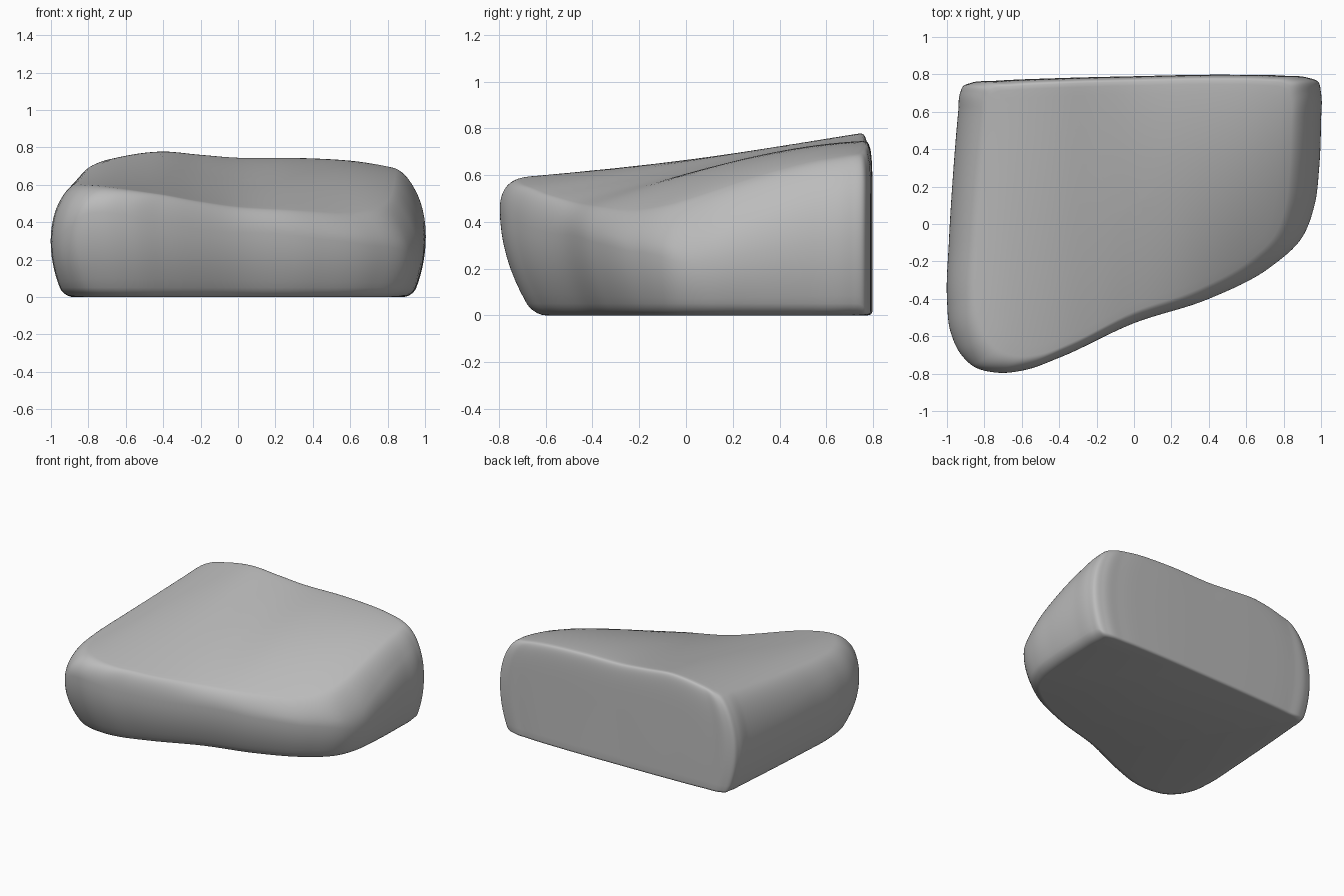
import bpy, bmesh
from math import sin, cos, pi, sqrt
from mathutils import Vector

cube = bpy.data.objects.get("Cube")
if cube:
    bpy.data.objects.remove(cube)

# Widest plan outline, clockwise from the back left corner
OUTLINE = [(-.93, .70), (-.915, .735), (-.87, .755), (-.75, .765), (-.4, .78), (0, .79),
           (.5, .798), (.8, .793), (.93, .782), (.985, .76), (1, .70), (1, .55),
           (.99, .3), (.965, .1), (.9, -.07), (.73, -.23),
           (.4, -.4), (0, -.53), (-.4, -.715), (-.58, -.78), (-.73, -.795), (-.86, -.76),
           (-.93, -.69), (-.98, -.58), (-1, -.4), (-.99, -.1), (-.965, .3), (-.94, .6)]
# Top surface stations: x, front edge y, front height, back height, crown
STATIONS = [(-.95, -.66, .585, .64, 1), (-.85, -.76, .585, .68, 1), (-.7, -.79, .58, .74, 1),
            (-.43, -.72, .545, .785, 1), (-.2, -.62, .50, .765, 1.15), (0, -.53, .465, .747, 1.4),
            (.3, -.44, .435, .745, 1.7), (.6, -.3, .405, .73, 1.8), (.8, -.18, .40, .70, 1.7),
            (.95, .02, .42, .665, 1.5)]
CENTRE = Vector((0, .1))
STEPS = 8


def hermite(a, b, ma, mb, t):
    return (a * (2*t**3 - 3*t**2 + 1) + ma * (t**3 - 2*t**2 + t)
            + b * (3*t**2 - 2*t**3) + mb * (t**3 - t**2))


def station(x):
    """Smoothly interpolated front y, front height, back height and crown."""
    xs = [s[0] for s in STATIONS]
    x = min(max(x, xs[0]), xs[-1] - 1e-6)
    i = max(k for k in range(len(xs) - 1) if xs[k] <= x)
    vals = [Vector(s[1:]) for s in STATIONS]

    def slope(k):
        lo, hi = max(k - 1, 0), min(k + 1, len(xs) - 1)
        return (vals[hi] - vals[lo]) / (xs[hi] - xs[lo])
    w = xs[i + 1] - xs[i]
    return hermite(vals[i], vals[i + 1], slope(i) * w, slope(i + 1) * w, (x - xs[i]) / w)


def height(p):
    """Height of the sloping, crowned top at a plan point."""
    front, low, high, crown = station(p.x)
    t = min(max((p.y - front) / (.79 - front), 0), 1)
    return low + (high - low) * (1 - (1 - t) ** crown)


def smooth_outline():
    """Outline resampled along a smooth closed curve."""
    pts = [Vector(p) for p in OUTLINE]
    n = len(pts)
    tan = []
    for i in range(n):
        a, b, c = pts[i - 1], pts[i], pts[(i + 1) % n]
        la, lc = (b - a).length, (c - b).length
        tan.append(((b - a) / la * lc + (c - b) / lc * la) / (la + lc))
    out = []
    for i in range(n):
        j = (i + 1) % n
        w = (pts[j] - pts[i]).length
        for k in range(STEPS):
            out.append(hermite(pts[i], pts[j], tan[i] * w, tan[j] * w, k / STEPS))
    return out


def inset(p, side, front, back):
    """Draw a plan point inward by separate side, front and back distances."""
    y = p.y - CENTRE.y
    scale = 1 - (back / .69 if y > 0 else front / .895)
    return Vector((p.x * (1 - side), CENTRE.y + y * scale))


def roll(f, n):
    """Inward share of a rounded edge at height share f; larger n is tighter."""
    return 1 - max(1 - f ** n, 0) ** (1 / n)


def section(p, out):
    """Column of points from the base, up the bulging wall and over the top."""
    front, back = max(-out.y, 0), max(out.y, 0) ** 2
    middle = height(p) * (.5 + .28 * front ** 2)
    foot = .05 - .03 * back
    prof = []
    # lower wall with a rounded foot
    levels = [foot * (1 - cos(k / 5 * pi / 2)) for k in range(6)]
    levels += [foot + (middle - foot) * k / 8 for k in range(1, 9)]
    for z in levels:
        lean = (1 - z / middle) ** 2
        u = max(1 - z / foot, 0)
        curl = foot * (1 - sqrt(1 - u * u))
        prof.append((inset(p, .07 * lean + curl, .145 * lean + curl, curl), z))
    # upper wall rolling over onto the top
    for k in range(1, 21):
        f = sin(k / 20 * pi / 2)
        q = inset(p, .16 * roll(f, 2), .09 * roll(f, 2.2), .05 * roll(f, 5))
        prof.append((q, middle + (height(q) - middle) * f))
    # top surface
    rim = prof[-1][0]
    for k in range(1, 14):
        q = rim.lerp(CENTRE, k / 14)
        prof.append((q, height(q)))
    return [Vector((q.x, q.y, z)) for q, z in prof]


# Cushion body
bm = bmesh.new()
outline = smooth_outline()
count = len(outline)
columns = []
for i, p in enumerate(outline):
    d = (outline[(i + 1) % count] - outline[i - 1]).normalized()
    columns.append([bm.verts.new(v) for v in section(p, Vector((-d.y, d.x)))])
peak = bm.verts.new((CENTRE.x, CENTRE.y, height(CENTRE)))
for i in range(count):
    a, b = columns[i - 1], columns[i]
    for k in range(len(a) - 1):
        bm.faces.new((a[k], b[k], b[k + 1], a[k + 1]))
    bm.faces.new((a[-1], b[-1], peak))
bm.faces.new([c[0] for c in columns])
bmesh.ops.recalc_face_normals(bm, faces=bm.faces)
mesh = bpy.data.meshes.new("cushion_body")
bm.to_mesh(mesh)
bm.free()
body = bpy.data.objects.new("cushion_body", mesh)
bpy.context.collection.objects.link(body)

# Plain grey finish
grey = bpy.data.materials.new("plain_grey")
grey.use_nodes = True
grey.diffuse_color = (.5, .5, .5, 1)
grey.node_tree.nodes["Principled BSDF"].inputs["Base Color"].default_value = (.5, .5, .5, 1)
mesh.materials.append(grey)

# Smooth shading
bpy.ops.object.select_all(action='DESELECT')
body.select_set(True)
bpy.context.view_layer.objects.active = body
bpy.ops.object.shade_smooth_by_angle(angle=pi / 4)
